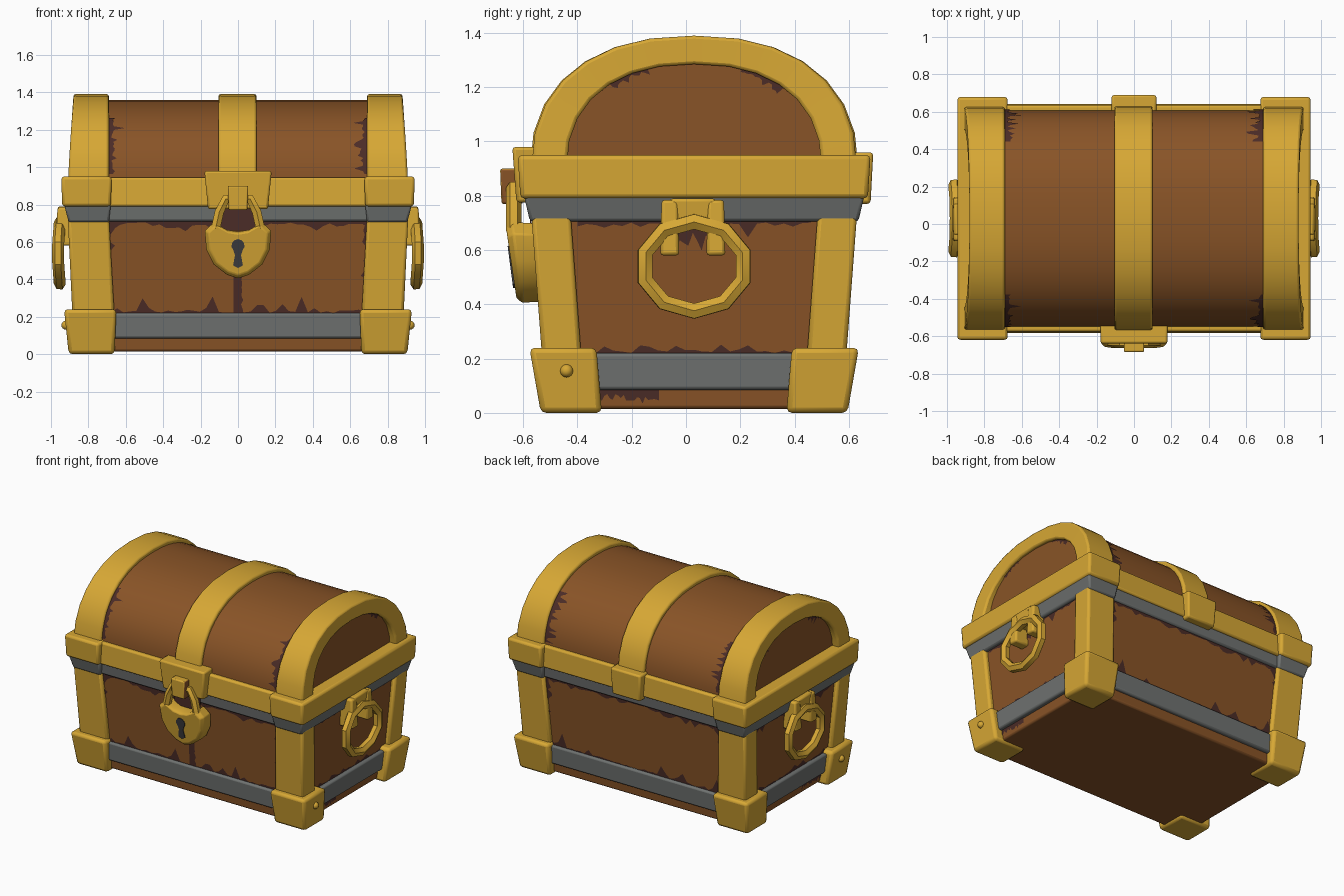
import bpy, bmesh, random
from math import sin, cos, pi, copysign

random.seed(4)
if "Cube" in bpy.data.objects:
    bpy.data.objects.remove(bpy.data.objects["Cube"])
CY = 0.03  # depth centre of the chest


def material(name, rgb):
    m = bpy.data.materials.new(name)
    m.use_nodes = True
    m.diffuse_color = (*rgb, 1)
    node = next(n for n in m.node_tree.nodes if n.type == 'BSDF_PRINCIPLED')
    node.inputs["Base Color"].default_value = (*rgb, 1)
    node.inputs["Roughness"].default_value = 0.7
    return m


GOLD = material("gold", (0.68, 0.39, 0.035))
WOOD = material("brown wood", (0.25, 0.088, 0.02))
STAIN = material("dark wood stain", (0.07, 0.025, 0.02))
IRON = material("grey iron", (0.16, 0.17, 0.165))
HOLE = material("dark keyhole", (0.045, 0.045, 0.05))


def finish(name, mesh, mat, bevel=0.0):
    ob = bpy.data.objects.new(name, mesh)
    bpy.context.collection.objects.link(ob)
    mesh.materials.clear()
    mesh.materials.append(mat)
    if bevel:
        mod = ob.modifiers.new("soft edges", 'BEVEL')
        mod.width, mod.segments = bevel, 2
        mod.limit_method, mod.angle_limit = 'ANGLE', 0.6
    bpy.ops.object.select_all(action='DESELECT')
    ob.select_set(True)
    bpy.context.view_layer.objects.active = ob
    bpy.ops.object.shade_smooth_by_angle(angle=0.6)
    return ob


def loft(name, rings, mat, bevel=0.0, closed=True):
    """Skin a list of equal point rings; closed rings get end caps."""
    bm = bmesh.new()
    rows = [[bm.verts.new(p) for p in ring] for ring in rings]
    n = len(rows[0])
    for a, b in zip(rows, rows[1:]):
        for i in range(n if closed else n - 1):
            j = (i + 1) % n
            bm.faces.new((a[i], a[j], b[j], b[i]))
    if closed:
        bm.faces.new(rows[0])
        bm.faces.new(rows[-1])
    bmesh.ops.recalc_face_normals(bm, faces=bm.faces)
    mesh = bpy.data.meshes.new(name)
    bm.to_mesh(mesh)
    bm.free()
    return finish(name, mesh, mat, bevel)


def block(name, low, z0, high, z1, mat, bevel=0.012):
    """Tapered box; low and high are x0, x1, y0, y1."""
    def ring(r, z):
        x0, x1, y0, y1 = r
        return [(x0, y0, z), (x1, y0, z), (x1, y1, z), (x0, y1, z)]
    return loft(name, [ring(low, z0), ring(high, z1)], mat, bevel)


def tray(name, hx0, hy0, z0, hx1, hy1, z1, mat, bevel=0.012):
    return block(name, (-hx0, hx0, CY - hy0, CY + hy0), z0,
                 (-hx1, hx1, CY - hy1, CY + hy1), z1, mat, bevel)


def tube(name, points, radius, mat, cyclic=False):
    cu = bpy.data.curves.new(name, 'CURVE')
    cu.dimensions = '3D'
    sp = cu.splines.new('POLY')
    sp.points.add(len(points) - 1)
    for p, co in zip(sp.points, points):
        p.co = (*co, 1)
    sp.use_cyclic_u = cyclic
    cu.bevel_depth, cu.bevel_resolution = radius, 1
    tmp = bpy.data.objects.new(name + "_path", cu)
    mesh = bpy.data.meshes.new_from_object(tmp)
    bpy.data.objects.remove(tmp)
    return finish(name, mesh, mat)


def arc(t, a, b):
    """Squarish half ellipse in y, z."""
    c, s = cos(t), max(sin(t), 0)
    return CY - a * copysign(abs(c) ** 0.87, c), 0.9 + b * s ** 0.87


def arch(name, x0, x1, flare, outer, inner, mat):
    rings = []
    for i in range(15):
        t = pi * i / 14
        (yo, zo), (yi, zi) = arc(t, *outer), arc(t, *inner)
        f = flare * (1 - sin(t))
        rings.append([(x0, yo, zo), (x1 + f, yo, zo), (x1 + f, yi, zi), (x0, yi, zi)])
    return loft(name, rings, mat, 0.012)


def stain(name, surface, u0, u1, v0, reach, spike, n=26):
    """Ragged thin patch: runs along u, grows from v0 in v."""
    rows = []
    for i in range(n + 1):
        u = u0 + (u1 - u0) * i / n
        w = reach * random.uniform(0.6, 1.1) + spike * random.random() ** 5
        rows.append([surface(u, v0), surface(u, v0 + w)])
    return loft(name, rows, STAIN, closed=False)


def half_x(z):
    return 0.84 + 0.055 * z


def half_y(z):
    return 0.52 + 0.07 * z


# Wooden box and barrel lid
tray("box_body", half_x(0), half_y(0), 0.015, half_x(0.76), half_y(0.76), 0.76, WOOD)
lid = [arc(pi * i / 28, 0.58, 0.46) for i in range(29)]
loft("lid_barrel", [[(x, y, z) for y, z in lid] for x in (-0.855, 0.855)], WOOD)

# Iron bands, gold rim between the corners
tray("lower_band", 0.875, 0.55, 0.085, 0.885, 0.56, 0.22, IRON)
tray("upper_band", 0.88, 0.588, 0.71, 0.89, 0.598, 0.8, IRON)
tray("lid_rim", 0.9, 0.612, 0.79, 0.9, 0.605, 0.945, GOLD)

for s, side in ((1, "left"), (-1, "right")):
    def span(a, b):
        return (a, b) if s > 0 else (-b, -a)

    # End caps of the lid
    arch(side + "_lid_arch", s * 0.69, s * 0.88, s * 0.03, (0.6, 0.49), (0.47, 0.385), GOLD)
    block(side + "_rim_end", (*span(0.68, 0.94), -0.61, 0.67), 0.79,
          (*span(0.675, 0.945), -0.62, 0.68), 0.95, GOLD, 0.016)
    block(side + "_band_end", (*span(0.69, 0.905), -0.575, 0.635), 0.705,
          (*span(0.68, 0.93), -0.597, 0.657), 0.8, IRON)

    # Corner posts and feet
    for d, end in ((-1, "front"), (1, "back")):
        def depth(a, b):
            return (CY - b, CY - a) if d < 0 else (CY + a, CY + b)
        block(f"{side}_{end}_post", (*span(0.66, 0.885), *depth(0.415, 0.56)), 0.2,
              (*span(0.69, 0.91), *depth(0.455, 0.6)), 0.73, GOLD, 0.016)
        block(f"{side}_{end}_foot", (*span(0.66, 0.905), *depth(0.34, 0.565)), 0,
              (*span(0.65, 0.93), *depth(0.36, 0.607)), 0.24, GOLD, 0.02)

    # Rivet on the front foot
    bpy.ops.mesh.primitive_uv_sphere_add(segments=12, ring_count=8, radius=0.024,
                                         location=(s * 0.92, -0.44, 0.155))
    rivet = bpy.context.object
    rivet.name = side + "_rivet"
    rivet.data.materials.append(GOLD)
    bpy.ops.object.shade_smooth()

    # Ring handle and its bracket
    for y in (-0.06, 0.11):
        block(side + "_handle_lug", (*span(0.86, 0.975), y - 0.035, y + 0.035), 0.58,
              (*span(0.86, 0.965), y - 0.03, y + 0.03), 0.785, GOLD)
    block(side + "_handle_bar", (*span(0.86, 0.955), -0.06, 0.11), 0.69,
          (*span(0.86, 0.965), -0.06, 0.11), 0.79, GOLD)
    ring = [(s * (0.965 - 0.012 * abs(sin(a))), CY + 0.19 * cos(a), 0.54 + 0.165 * sin(a))
            for a in (2 * pi * i / 10 + pi / 10 for i in range(10))]
    tube(side + "_handle_ring", ring, 0.032, GOLD, True)

    # Stains on the end panel and under the lid arch
    panel = lambda y, z: (s * (half_x(z) + 0.004), y, z)
    stain(side + "_panel_low_stain", panel, -0.4, 0.46, 0.2, 0.03, 0.04)
    stain(side + "_panel_top_stain", panel, -0.4, 0.46, 0.72, -0.03, -0.06)
    stain(side + "_panel_foot_stain", panel, -0.36, -0.1, 0.1, -0.05, -0.02)
    stain(side + "_panel_handle_stain", panel, -0.04, 0.09, 0.72, -0.09, -0.05, 8)
    for a, b in ((0.9, 1.25), (1.9, 2.3)):
        stain(side + "_arch_stain", lambda t, k: (s * 0.859, *arc(t, 0.47 * k, 0.385 * k)),
              a, b, 1.02, -0.05, -0.12, 12)

    # Stains beside the lid arches
    crown = lambda t, x: (x, *arc(t, 0.584, 0.464))
    for a, b in ((0.1, 0.85), (2.3, 3.04)):
        stain(side + "_lid_stain", crown, a, b, s * 0.7, -s * 0.035, -s * 0.08)

# Stains on the long panels
for d, end in ((-1, "front"), (1, "back")):
    wall = lambda x, z: (x, CY + d * (half_y(z) + 0.004), z)
    upright = lambda z, x: wall(x + copysign(0.05 * (z - 0.7), x), z)
    stain(end + "_low_stain", wall, -0.68, 0.68, 0.2, 0.03, 0.1, 40)
    stain(end + "_top_stain", wall, -0.7, 0.7, 0.72, -0.025, -0.04, 40)
    for s in (-1, 1):
        stain(end + "_post_stain", upright, 0.2, 0.72, s * 0.71, -s * 0.04, -s * 0.04)
stain("lock_stain", lambda z, x: (x, CY - half_y(z) - 0.005, z), 0.22, 0.45, -0.025, 0.05, 0.02, 10)
block("lock_shadow_plate", (-0.1, 0.1, -0.575, -0.569), 0.66, (-0.1, 0.1, -0.575, -0.569), 0.79, STAIN, 0)

# Middle lid strap with its back hinge plate
arch("middle_strap", -0.105, 0.1, 0, (0.605, 0.49), (0.55, 0.43), GOLD)
block("hinge_plate", (-0.11, 0.11, 0.58, 0.68), 0.77, (-0.12, 0.12, 0.58, 0.69), 0.96, GOLD)

# Hasp and staple
block("hasp_plate", (-0.16, 0.16, -0.625, -0.54), 0.775, (-0.18, 0.18, -0.64, -0.53), 0.98, GOLD)
staple = block("staple", (-0.05, 0.05, -0.68, -0.6), 0.77, (-0.055, 0.055, -0.685, -0.6), 0.9, GOLD, 0.008)
staple.data.materials.append(WOOD)
for face in staple.data.polygons:
    face.material_index = int(abs(face.normal.x) > 0.5)

# Padlock: shield body, shackle and keyhole
half = [(0.06, 0.425), (0.13, 0.48), (0.17, 0.56), (0.178, 0.66), (0.13, 0.705), (0.06, 0.665)]
shield = [(0, 0.405)] + half + [(0, 0.655)] + [(-x, z) for x, z in reversed(half)]


def lean(y, z):
    return y + (0.69 - z) * 0.13


loft("padlock_body", [[(x * k, lean(y, z), 0.56 + (z - 0.56) * k) for x, z in shield]
                      for k, y in ((0.97, -0.56), (1, -0.64), (0.88, -0.662))], GOLD, 0.006)
arm = [(0.12, 0.67), (0.1, 0.76), (0.065, 0.83)]
bow = [(-x, z) for x, z in arm] + list(reversed(arm))
tube("padlock_shackle", [(x, -0.635, z) for x, z in bow], 0.028, GOLD)
key = [(0.035 * cos(a), 0.58 + 0.035 * sin(a)) for a in (pi * (i / 8 * 1.5 - 0.25) for i in range(9))]
key += [(-0.016, 0.53), (-0.026, 0.475), (0, 0.46), (0.026, 0.475), (0.016, 0.53)]
loft("keyhole", [[(x, lean(y, z), z) for x, z in key] for y in (-0.66, -0.667)], HOLE)
